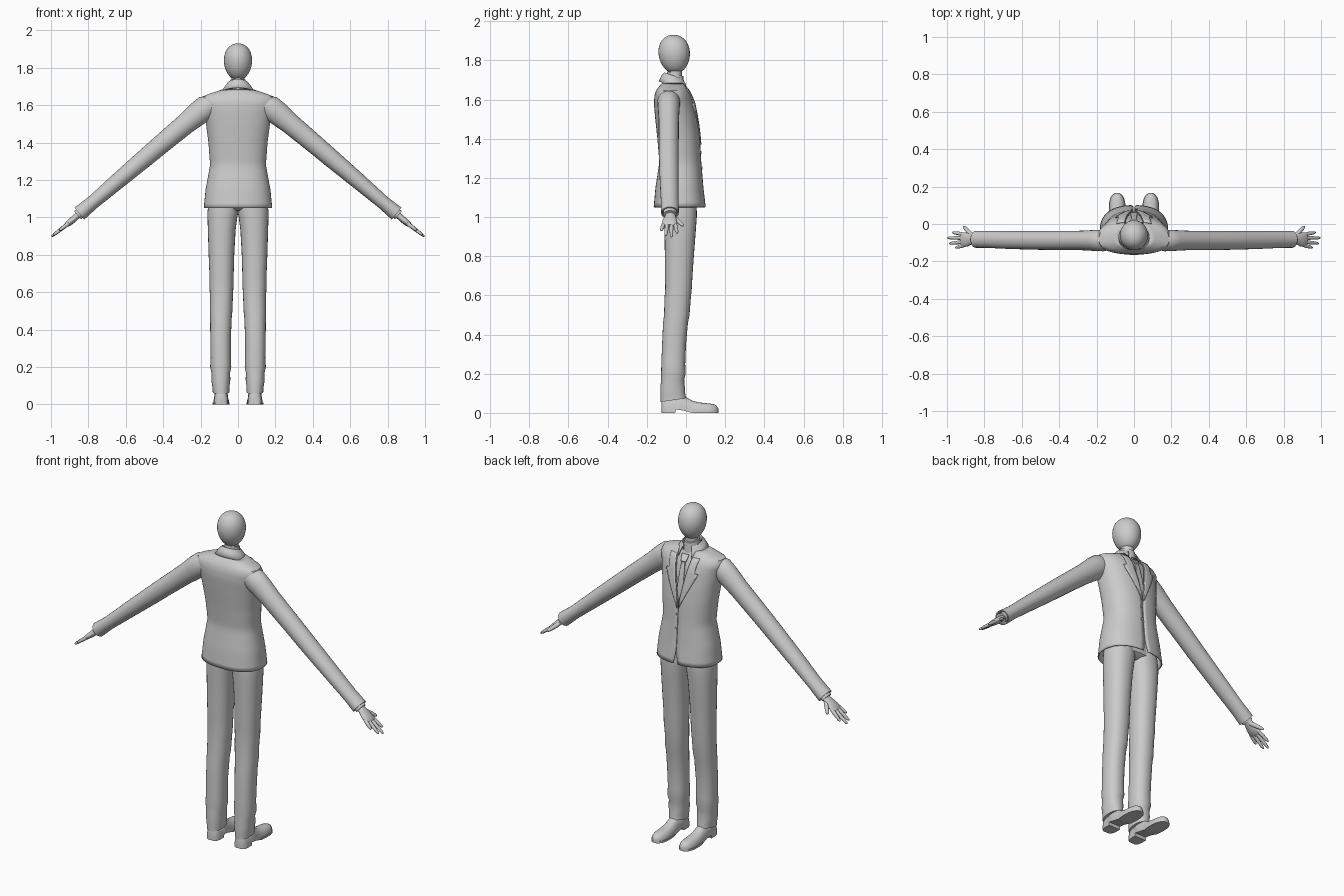
import bpy, bmesh
from math import sin, cos, pi, asin, radians
from mathutils import Vector

if "Cube" in bpy.data.objects:
    bpy.data.objects.remove(bpy.data.objects["Cube"])


def sp(v, p):
    return abs(v) ** p * (1 if v >= 0 else -1)


def lerp_table(table, k):
    """Interpolate rows of a table sorted by its first column."""
    if k <= table[0][0]:
        return table[0][1:]
    for a, b in zip(table, table[1:]):
        if k <= b[0]:
            f = (k - a[0]) / (b[0] - a[0])
            return [p + (q - p) * f for p, q in zip(a[1:], b[1:])]
    return table[-1][1:]


def loft(name, rows, closed=True, caps=True, mirror=False, solid=0, angle=40):
    """Skin a list of point rows into one smooth object."""
    bm = bmesh.new()
    vs = [[bm.verts.new(p) for p in r] for r in rows]
    n = len(rows[0])
    for a, b in zip(vs, vs[1:]):
        for i in range(n if closed else n - 1):
            j = (i + 1) % n
            bm.faces.new((a[i], a[j], b[j], b[i]))
    if caps and closed:
        bm.faces.new(vs[0])
        bm.faces.new(vs[-1])
    bmesh.ops.recalc_face_normals(bm, faces=bm.faces)
    me = bpy.data.meshes.new(name)
    bm.to_mesh(me)
    bm.free()
    ob = bpy.data.objects.new(name, me)
    bpy.context.collection.objects.link(ob)
    bpy.ops.object.select_all(action='DESELECT')
    ob.select_set(True)
    bpy.context.view_layer.objects.active = ob
    bpy.ops.object.shade_smooth_by_angle(angle=radians(angle))
    if solid:
        m = ob.modifiers.new("thickness", 'SOLIDIFY')
        m.thickness, m.offset = solid, 0
    if mirror:
        ob.modifiers.new("mirror", 'MIRROR')
    return ob


def ring(cx, cy, z, rx, ry, n=28, p=1.0, tilt=0.0):
    pts = []
    for i in range(n):
        a = 2 * pi * i / n
        y = ry * sp(sin(a), p)
        pts.append((cx + rx * sp(cos(a), p), cy + y, z - tilt * y))
    return pts


def tube(name, path, mirror=True, n=18):
    """Path of (x, y, z, radius across, radius along y)."""
    rows = []
    d = Vector(path[-1][:3]) - Vector(path[0][:3])
    d.normalize()
    v = Vector((0, 1, 0))
    v = (v - d * v.dot(d)).normalized()
    u = d.cross(v)
    for x, y, z, ru, rv in path:
        rows.append([Vector((x, y, z)) + u * ru * cos(2 * pi * i / n) + v * rv * sin(2 * pi * i / n)
                     for i in range(n)])
    return loft(name, rows, mirror=mirror)


# Torso shape: z, half width, back y, front y, y of widest point
BODY = [(1.05, .18, -.162, .098, -.035), (1.15, .17, -.153, .086, -.035),
        (1.28, .146, -.133, .075, -.04), (1.40, .155, -.143, .068, -.05),
        (1.50, .168, -.154, .056, -.065), (1.58, .183, -.161, .04, -.08),
        (1.62, .195, -.158, .026, -.085), (1.645, .185, -.15, .012, -.085),
        (1.662, .14, -.138, .002, -.08), (1.682, .08, -.12, -.008, -.07)]
GAP = [(1.05, .014), (1.12, .002), (1.38, .002), (1.66, .05), (1.70, .055)]
P = .84


def body_point(t, z, off=0.0):
    hx, yb, yf, cy = lerp_table(BODY, z)
    r = (yf - cy if cos(t) > 0 else cy - yb) + off
    return ((hx + off) * sp(sin(t), P), cy + r * sp(cos(t), P), z)


def front_point(x, z, off):
    hx = lerp_table(BODY, z)[0]
    return body_point(asin(min(1, (x / hx)) ** (1 / P)), z, off)[:1] + \
        body_point(asin(min(1, (x / hx)) ** (1 / P)), z, off)[1:]


levels = [1.05 + .025 * i for i in range(22)] + [1.59, 1.605, 1.62, 1.633, 1.645, 1.655, 1.662, 1.672, 1.682]

# Jacket, open down the front with a V neck
rows = []
for z in levels:
    hx, g = lerp_table(BODY, z)[0], lerp_table(GAP, z)[0]
    t0 = asin((g / hx) ** (1 / P))
    rows.append([body_point(t0 + (2 * pi - 2 * t0) * i / 56, z) for i in range(57)])
loft("jacket", rows, closed=False, solid=.006)

# Shirt under the jacket
loft("shirt", [[body_point(2 * pi * i / 40, z, -.01) for i in range(40)] for z in levels if z > 1.28])

# Lapels folded along the V
LAPEL = [(1.37, .003), (1.55, .058), (1.575, .062), (1.58, .042), (1.66, .04)]
rows = []
for z in (1.37, 1.42, 1.47, 1.52, 1.55, 1.575, 1.58, 1.61, 1.635, 1.655):
    g, w = lerp_table(GAP, z)[0], lerp_table(LAPEL, z)[0]
    rows.append([front_point(g + w * i / 4, z, .006) for i in range(5)])
loft("lapel", rows, closed=False, mirror=True, solid=.006)

# Tie with knot
TIE = [(1.38, .024), (1.60, .013), (1.62, .011), (1.625, .017), (1.66, .022)]
rows = []
for z in (1.38, 1.45, 1.52, 1.60, 1.62, 1.625, 1.66):
    w = lerp_table(TIE, z)[0]
    off = 0 if z > 1.62 else -.005
    rows.append([front_point(w * i / 3, z, off) for i in range(4)])
loft("tie", rows, closed=False, mirror=True, solid=.006)

# Jacket collar, folded band open at the front
rows = []
for rx, ry, z in ((.056, .054, 1.672), (.05, .048, 1.71), (.053, .051, 1.718), (.068, .064, 1.698), (.09, .078, 1.665)):
    row = []
    for i in range(37):
        a = .5 + (2 * pi - 1.0) * i / 36
        y = ry * cos(a)
        row.append((rx * sin(a), -.06 + y, z - .35 * y))
    rows.append(row)
loft("jacket_collar", rows, closed=False, solid=.005)

# Shirt collar, neck and egg-shaped head
loft("shirt_collar", [ring(0, -.055, z, r, r, tilt=.3) for z, r in ((1.655, .05), (1.70, .045), (1.732, .041), (1.732, .036))])
loft("neck", [ring(0, -.055, z, r, r) for z, r in ((1.66, .036), (1.72, .034), (1.78, .036))])
rows = []
for i in range(1, 24):
    c = -cos(pi * i / 24)
    s = sin(pi * i / 24) ** .92 * (1 + .07 * c)
    rows.append(ring(0, -.06 - .004 * c, 1.832 + .098 * c, .075 * s, .08 * s))
loft("head", rows)

# Buttons
for k, z in enumerate((1.33, 1.25)):
    x, y, _ = front_point(.012, z, .005)
    bpy.ops.mesh.primitive_cylinder_add(vertices=12, radius=.007, depth=.006,
                                        location=(x, y, z), rotation=(pi / 2, 0, 0))
    bpy.context.object.name = "button_%d" % (k + 1)

# Sleeves: straight arm, slightly flared hollow cuff
tube("sleeve", [(.13, -.088, 1.605, .055, .05), (.165, -.088, 1.592, .066, .058), (.21, -.088, 1.558, .064, .056),
                (.28, -.088, 1.50, .056, .052), (.40, -.088, 1.40, .052, .051), (.50, -.088, 1.315, .049, .05),
                (.65, -.086, 1.188, .043, .048), (.78, -.083, 1.077, .037, .045), (.81, -.082, 1.052, .039, .045),
                (.848, -.082, 1.02, .041, .045), (.848, -.082, 1.02, .035, .039), (.825, -.082, 1.04, .031, .036)], n=24)
tube("shirt_cuff", [(.82, -.082, 1.044, .028, .033), (.858, -.082, 1.012, .028, .033), (.858, -.082, 1.012, .02, .025)])

# Hands: palm, four fingers, thumb
tube("palm", [(.835, -.08, 1.027, .016, .022), (.865, -.08, 1.003, .017, .027), (.89, -.083, .982, .017, .037),
              (.915, -.085, .962, .014, .039), (.925, -.085, .955, .008, .034)])


def finger(name, a, b, r):
    a, b = Vector(a), Vector(b)
    prof = ((0, .9), (.3, 1), (.6, .9), (.85, .75), (.96, .5), (1, .2))
    tube(name, [(*a.lerp(b, t), r * k, r * k) for t, k in prof], n=10)


for k, (y0, x1, y1) in enumerate(((-.056, .972, -.045), (-.075, .997, -.074), (-.095, .988, -.104), (-.113, .955, -.127))):
    finger("finger_%d" % (k + 1), (.905, y0, .968), (x1, y1, 1.02 - (x1 - .84) * .78), .0105)
finger("thumb", (.86, -.068, 1.0), (.912, -.012, .955), .0125)

# Trouser legs: z, inner x, outer x, back y, front y
LEG = [(1.14, .0, .15, -.11, .05), (1.03, -.002, .163, -.112, .055), (1.0, .004, .163, -.112, .055),
       (.93, .013, .161, -.11, .05), (.80, .02, .157, -.108, .04), (.70, .023, .153, -.108, .033),
       (.64, .024, .153, -.106, .03), (.58, .027, .15, -.11, .024), (.5, .03, .151, -.112, .018), (.46, .034, .149, -.117, .01),
       (.35, .038, .148, -.122, 0), (.25, .038, .146, -.126, -.004), (.2, .036, .149, -.127, -.002),
       (.17, .042, .142, -.127, -.009), (.13, .041, .143, -.131, -.006), (.09, .046, .136, -.13, -.004),
       (.065, .046, .135, -.13, .0), (.065, .052, .129, -.122, -.008)]
loft("trouser_leg", [ring((a + b) / 2, (c + d) / 2, z, (b - a) / 2, (d - c) / 2, p=.9, tilt=-.15 if z < .1 else 0)
                     for z, a, b, c, d in LEG], mirror=True, angle=50)
loft("trouser_seat", [ring(0, -.03, z, rx, ry, p=.85) for z, rx, ry in ((1.035, .09, .045), (1.06, .15, .08), (1.2, .13, .08))])

# Shoes: y, half width, bottom z, top z
SHOE = [(-.124, .02, 0, .06), (-.115, .032, 0, .075), (-.09, .038, 0, .085), (-.055, .038, 0, .09),
        (-.053, .038, .018, .09), (-.02, .036, .013, .088), (.01, .037, .006, .075), (.03, .039, 0, .063), (.07, .043, 0, .053),
        (.11, .042, 0, .049), (.14, .035, 0, .045), (.156, .024, 0, .037), (.165, .01, 0, .022)]
rows = []
for y, hx, zb, zt in SHOE:
    rows.append([(.09 + hx * sp(cos(2 * pi * i / 24), .8), y,
                  zb + (zt - zb) * max(0, sin(2 * pi * i / 24)) ** .8) for i in range(24)])
loft("shoe", rows, mirror=True)

# Soles with a thin welt
rows = []
for y, hx, zb, zt in SHOE[7:]:
    w = hx + .002
    rows.append([(.09 - w, y, 0), (.09 + w, y, 0), (.09 + w, y, .011), (.09 - w, y, .011)])
loft("shoe_sole", rows, mirror=True)
